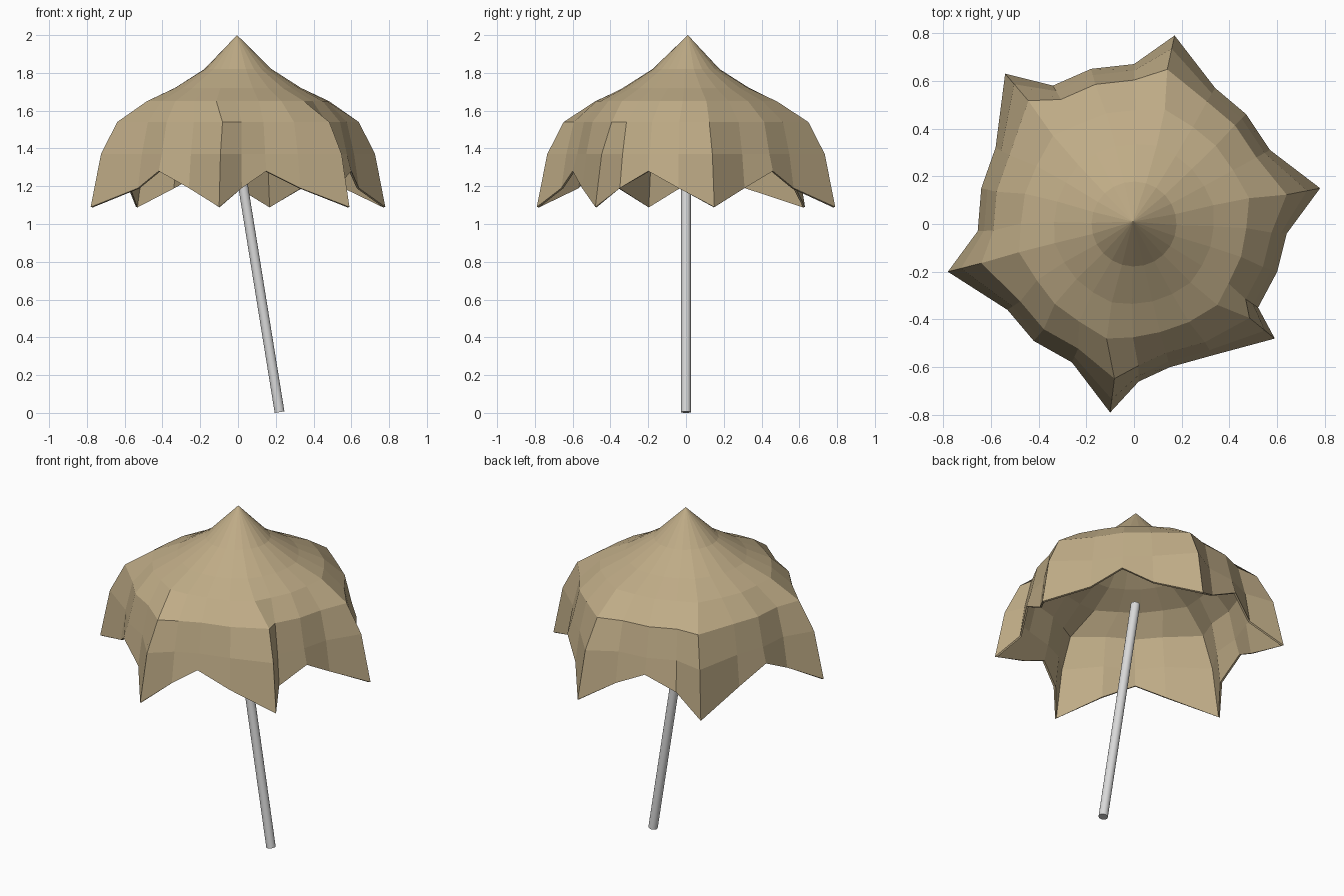
import bpy, bmesh, math
from mathutils import Vector

if "Cube" in bpy.data.objects:
    bpy.data.objects.remove(bpy.data.objects["Cube"])


def material(name, rgb):
    m = bpy.data.materials.new(name)
    m.diffuse_color = (*rgb, 1)
    m.use_nodes = True
    m.node_tree.nodes["Principled BSDF"].inputs["Base Color"].default_value = m.diffuse_color
    return m


def make_object(name, bm, mat):
    me = bpy.data.meshes.new(name)
    bm.normal_update()
    bm.to_mesh(me)
    bm.free()
    me.materials.append(mat)
    ob = bpy.data.objects.new(name, me)
    bpy.context.collection.objects.link(ob)
    return ob


straw = material("tan cloth", (0.52, 0.41, 0.24))
metal = material("grey metal", (0.70, 0.70, 0.70))

# Canopy hem seen from above: six pointed corners, every fourth point
RIM = [(.78, .15), (.57, .31), (.47, .46), (.34, .57),
       (.17, .79), (0, .67), (-.18, .65), (-.34, .58),
       (-.54, .63), (-.58, .32), (-.64, .15), (-.655, -.03),
       (-.78, -.20), (-.53, -.36), (-.42, -.49), (-.26, -.58),
       (-.10, -.79), (.02, -.66), (.15, -.60), (.33, -.55),
       (.59, -.48), (.52, -.35), (.60, -.20), (.64, -.04)]
HEM_Z = [1.09, 1.19, 1.28, 1.19]

# Rings: height, round radius, share of hem shape, scale at corners, scale between
RINGS = [(1.82, .178, 0, 1, 1), (1.72, .335, 0.05, .6, .5),
         (1.65, .475, 0.3, .68, .72), (1.54, 0, 1, .82, .90),
         (1.37, 0, 1, .93, .96), (None, 0, 1, 1, 1)]

bm = bmesh.new()
apex = bm.verts.new((-.005, .01, 2.0))
rows = []
for z, radius, share, corner, between in RINGS:
    row = []
    for i, (x, y) in enumerate(RIM):
        a = math.radians(13.5 + 15 * i)
        rounded = Vector((radius * math.cos(a), radius * math.sin(a)))
        hem = Vector((x, y)) * (corner if i % 4 == 0 else between)
        p = rounded.lerp(hem, share)
        row.append(bm.verts.new((p.x, p.y, z or HEM_Z[i % 4])))
    rows.append(row)
n = len(RIM)
for i in range(n):
    j = (i + 1) % n
    bm.faces.new((apex, rows[0][i], rows[0][j]))
    for up, low in zip(rows, rows[1:]):
        bm.faces.new((up[i], low[i], low[j], up[j]))
canopy = make_object("canopy", bm, straw)
thick = canopy.modifiers.new("cloth thickness", 'SOLIDIFY')
thick.thickness = 0.012
thick.offset = -1

# Leaning pole, ending under the canopy
foot, head = Vector((.22, 0, .004)), Vector((-.01, 0, 1.43))
axis = head - foot
bm = bmesh.new()
bmesh.ops.create_cone(bm, cap_ends=True, segments=16, radius1=.026,
                      radius2=.026, depth=axis.length)
bm.transform(axis.to_track_quat('Z', 'Y').to_matrix().to_4x4())
bmesh.ops.translate(bm, verts=bm.verts, vec=(foot + head) / 2)
for f in bm.faces:
    f.smooth = len(f.verts) == 4
for e in bm.edges:
    e.smooth = all(f.smooth for f in e.link_faces)
make_object("pole", bm, metal)
